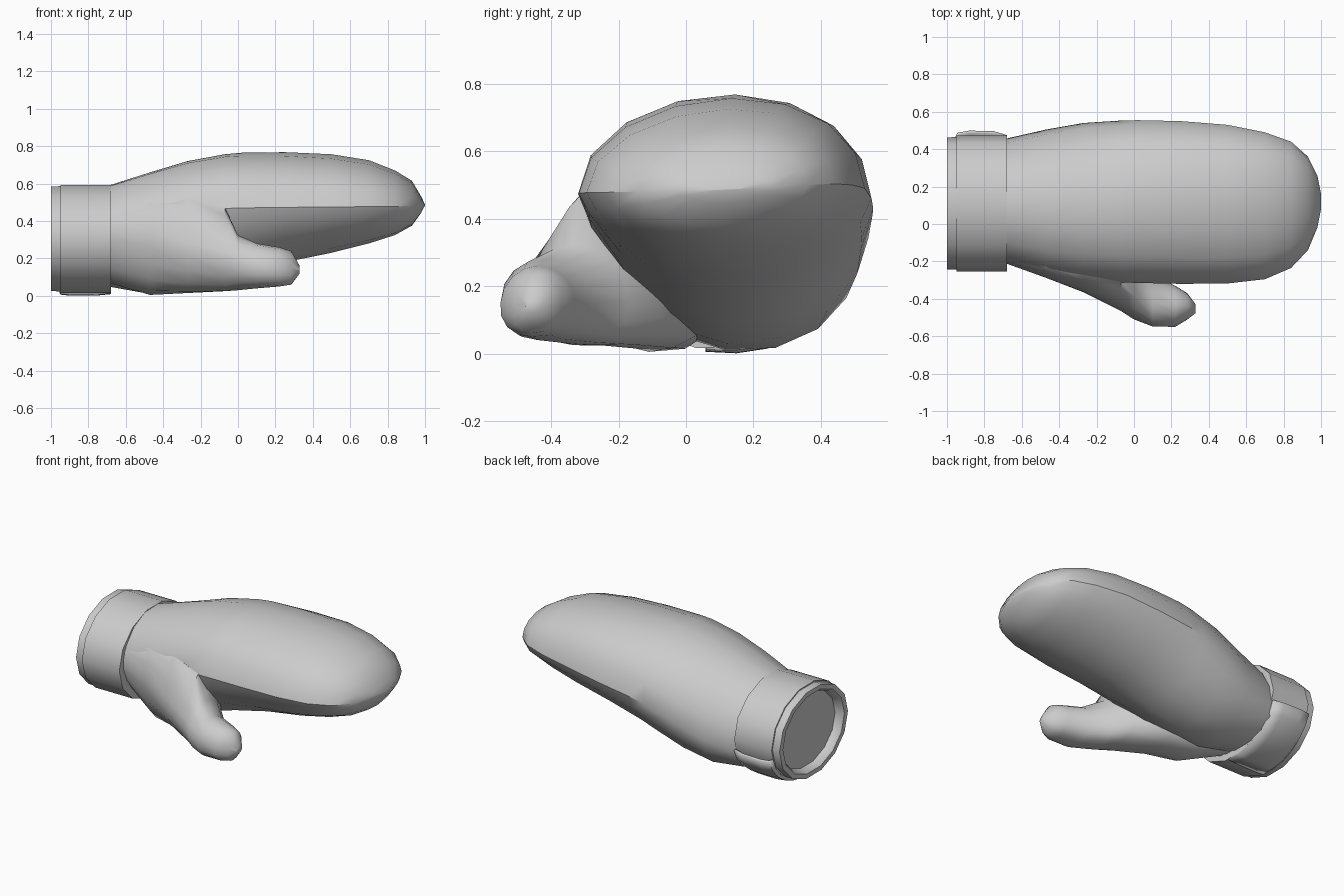
import bpy
import bmesh
from math import sin, cos, pi, radians
from mathutils import Vector

default_cube = bpy.data.objects.get("Cube")
if default_cube:
    bpy.data.objects.remove(default_cube, do_unlink=True)

# One plain grey for the whole mitten
grey = bpy.data.materials.new("soft grey")
grey.use_nodes = True
GREY_VALUE = (0.6, 0.6, 0.6, 1)
grey.diffuse_color = GREY_VALUE
grey.node_tree.nodes["Principled BSDF"].inputs["Base Color"].default_value = GREY_VALUE


def loft(name, rings, closed=True, cap_start=True, cap_end=True, angle=40):
    """Skin a list of point rings into one object."""
    mesh_builder = bmesh.new()
    rows = [[mesh_builder.verts.new(point) for point in ring] for ring in rings]
    count = len(rows[0])
    for row, following in zip(rows, rows[1:]):
        for i in range(count if closed else count - 1):
            j = (i + 1) % count
            mesh_builder.faces.new((row[i], row[j], following[j], following[i]))
    if cap_start:
        mesh_builder.faces.new(rows[0])
    if cap_end:
        mesh_builder.faces.new(rows[-1])
    bmesh.ops.remove_doubles(mesh_builder, verts=mesh_builder.verts, dist=0.0005)
    bmesh.ops.recalc_face_normals(mesh_builder, faces=mesh_builder.faces)
    mesh = bpy.data.meshes.new(name)
    mesh_builder.to_mesh(mesh)
    mesh_builder.free()
    mesh.materials.append(grey)
    part = bpy.data.objects.new(name, mesh)
    bpy.context.collection.objects.link(part)
    bpy.ops.object.select_all(action='DESELECT')
    part.select_set(True)
    bpy.context.view_layer.objects.active = part
    bpy.ops.object.shade_smooth_by_angle(angle=radians(angle))
    return part


def hand_ring(x, front, back, front_z, back_z, top, bottom, pinch, steps=8):
    """Domed back of the hand above a side crease, padded palm below it."""
    ring = []
    middle, half = (front + back) / 2, (back - front) / 2
    centre = (front_z + back_z) / 2
    for i in range(steps * 2):
        turn = pi * i / steps
        side = -cos(turn)
        y = middle + half * side
        z = centre + (back_z - front_z) / 2 * side
        if i <= steps:
            y += .07 * half * sin(turn) ** 2
            z += (top - centre) * sin(turn)
        else:
            z -= (centre - bottom) * abs(sin(turn)) ** pinch
        ring.append((x, y, z))
    return ring


def thumb_ring(x, top, outer, bottom, inner, flatness, steps=4):
    """Rounded section through four (y, z) points, boxy under the inner side."""
    corners = [Vector(point) for point in (top, outer, bottom, inner)]
    middle = sum(corners, Vector((0, 0))) / 4
    powers = (flatness, 1, .75, 1)
    ring = []
    for corner, following, power in zip(corners, corners[1:] + corners[:1], powers):
        for i in range(steps):
            turn = pi / 2 * i / steps
            point = (middle + (corner - middle) * cos(turn) ** power
                     + (following - middle) * sin(turn) ** power)
            ring.append((x, point.x, point.y))
    return ring


# Hand: x, front y, back y, front crease z, back crease z, top, bottom, pinch
hand_stations = [
    (-.69, -.21, .455, .32, .22, .59, .05, 1.1),
    (-.47, -.27, .505, .36, .26, .66, .01, 1.15),
    (-.27, -.30, .54, .42, .34, .72, .03, 1.25),
    (-.07, -.312, .553, .467, .41, .757, .085, 1.35),
    (.02, -.315, .555, .47, .43, .765, .115, 1.4),
    (.25, -.32, .55, .473, .46, .768, .18, 1.45),
    (.5, -.318, .53, .475, .49, .757, .23, 1.45),
    (.7, -.295, .49, .477, .5, .725, .28, 1.4),
    (.84, -.235, .44, .478, .503, .67, .325, 1.3),
    (.93, -.14, .36, .48, .5, .615, .375, 1.2),
    (.98, -.02, .26, .483, .495, .53, .445, 1.2),
    (1, .08, .16, .485, .488, .488, .485, 1),
]
loft("hand_body", [hand_ring(*station) for station in hand_stations], angle=34)

# Thumb grows out of the wrist side: x, top, outer, bottom, inner, flatness
thumb_stations = [
    (-.69, (-.12, .47), (-.205, .3), (0, .07), (.1, .25), 1.3),
    (-.47, (-.2, .52), (-.285, .27), (-.11, .005), (.1, .25), 1.4),
    (-.27, (-.27, .52), (-.365, .22), (-.15, .015), (.05, .22), 1.6),
    (-.07, (-.31, .472), (-.465, .18), (-.26, .025), (-.07, .2), 1.6),
    (0, (-.335, .325), (-.51, .17), (-.35, .03), (-.17, .16), 1.2),
    (.1, (-.42, .28), (-.548, .16), (-.44, .04), (-.27, .15), 1),
    (.22, (-.44, .26), (-.55, .15), (-.46, .05), (-.33, .15), 1),
    (.285, (-.44, .24), (-.51, .145), (-.46, .06), (-.37, .15), 1),
    (.33, (-.45, .16), (-.475, .14), (-.46, .12), (-.43, .14), 1),
]
loft("thumb", [thumb_ring(*station) for station in thumb_stations], angle=50)


# Cuff sleeve with a turned end facing the hand
def cuff_ring(x, scale=1.0, sides=14):
    turns = [2 * pi * i / sides for i in range(sides)]
    return [(x, .11 + .364 * scale * cos(turn), .305 + .296 * scale * sin(turn))
            for turn in turns]


loft("cuff", [cuff_ring(-.95, .9), cuff_ring(-.95), cuff_ring(-.68), cuff_ring(-.68, .85)],
     cap_start=False, cap_end=False)

# Rolled lining rim and the recessed opening
loft("cuff_rim", [cuff_ring(-.94, .975), cuff_ring(-1, .97), cuff_ring(-1, .87),
                  cuff_ring(-.985, .83), cuff_ring(-.95, .8)],
     cap_start=False, cap_end=False)
loft("opening", [cuff_ring(-.95, .82), cuff_ring(-.94, .82)])

# Closing flap wrapped around the lower back of the cuff
flap_rows = []
for x, lift in ((-.95, 1.0), (-.94, 1.06), (-.88, 1.09), (-.75, 1.08), (-.68, 1.02)):
    row = []
    for i in range(7):
        turn = radians(-14 - 14 * i)
        taper = 1 + (lift - 1) * (1 - .12 * i)
        row.append((x, .11 + .362 * taper * cos(turn), .31 + .293 * taper * sin(turn)))
    flap_rows.append(row)
flap = loft("cuff_flap", flap_rows, closed=False, cap_start=False, cap_end=False)
thickness = flap.modifiers.new("cloth thickness", 'SOLIDIFY')
thickness.thickness = .015
thickness.offset = 0
